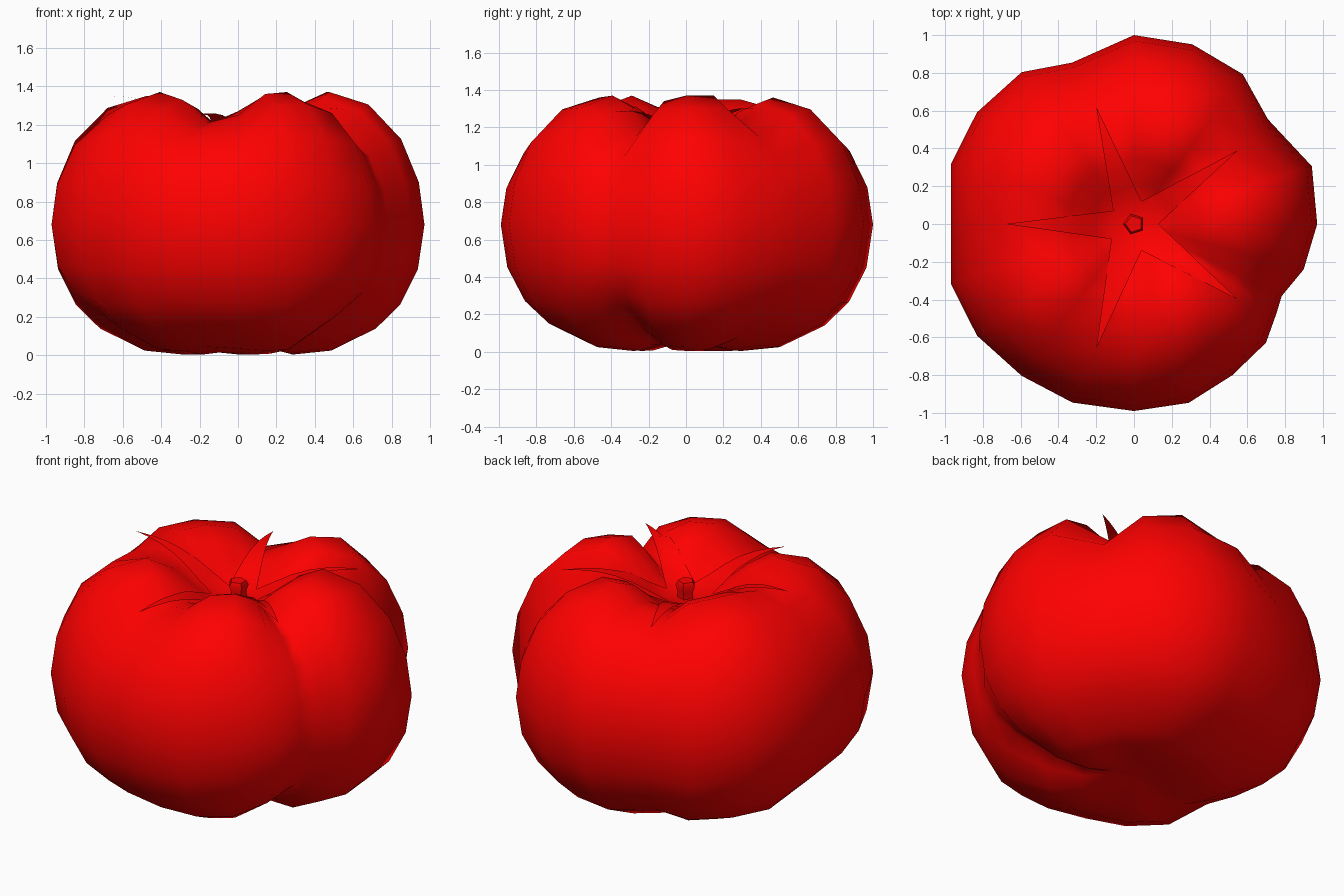
import bpy, bmesh
from math import radians, cos, sin, pi
from mathutils import Vector
from mathutils.bvhtree import BVHTree

if "Cube" in bpy.data.objects:
    bpy.data.objects.remove(bpy.data.objects["Cube"])

red = bpy.data.materials.new("red")
red.diffuse_color = (1, 0, 0, 1)
red.use_nodes = True
red.node_tree.nodes["Principled BSDF"].inputs["Base Color"].default_value = red.diffuse_color


def finish(name, bm, angle):
    bmesh.ops.recalc_face_normals(bm, faces=bm.faces)
    me = bpy.data.meshes.new(name)
    bm.to_mesh(me)
    ob = bpy.data.objects.new(name, me)
    bpy.context.collection.objects.link(ob)
    me.materials.append(red)
    bpy.ops.object.select_all(action='DESELECT')
    ob.select_set(True)
    bpy.context.view_layer.objects.active = ob
    bpy.ops.object.shade_smooth_by_angle(angle=radians(angle))
    return ob


# Fruit spokes: direction in degrees, widest radius, groove depth on top, below
SPOKES = [(0, .97, 0, 0), (18, .99, 0, 0), (38, .90, .17, .10), (54, .98, .04, .02),
          (72, 1.0, .01, 0), (90, 1.0, .10, 0), (111, .915, .17, .04),
          (126.5, 1.0, .05, 0), (144.6, 1.02, .02, 0), (162, 1.02, .02, 0),
          (180, .97, .07, .05), (198, 1.02, .06, .15), (215.4, 1.02, 0, .01),
          (233.5, 1.0, .04, 0), (251, 1.0, .16, .04), (270, .99, .12, .02),
          (287, .99, .01, 0), (303, .955, 0, .01), (318, .94, .05, .13),
          (328, .89, .17, .20), (334, .87, .17, .14), (345, .93, .03, .02)]
# Fruit profile: radius share, height, how far a groove moves it down
PROFILE = [(.14, .045, 0), (.3, .005, -.25), (.5, .025, -.5), (.74, .14, -.55),
           (.87, .265, -.35), (.965, .45, -.1), (1, .68, 0), (.97, .9, .2),
           (.875, 1.125, .5), (.7, 1.305, .9), (.49, 1.37, 1), (.35, 1.31, .7),
           (.22, 1.19, .25), (.1, 1.12, 0)]

bm = bmesh.new()
rings = [[bm.verts.new((R * k * cos(radians(a)), R * k * sin(radians(a)),
                        z - w * (top if w > 0 else low)))
          for a, R, top, low in SPOKES] for k, z, w in PROFILE]
n = len(SPOKES)
for lo, hi in zip(rings, rings[1:]):
    for i in range(n):
        j = (i + 1) % n
        bm.faces.new((lo[i], lo[j], hi[j], hi[i]))
for ring, z in ((rings[0], .05), (rings[-1], 1.11)):
    c = bm.verts.new((0, 0, z))
    for i in range(n):
        bm.faces.new((c, ring[i], ring[(i + 1) % n]))
tree = BVHTree.FromBMesh(bm)
finish("fruit", bm, 80)


def above(x, y, z):
    """Lift a calyx point clear of the fruit."""
    hit = tree.ray_cast(Vector((x, y, 3)), Vector((0, 0, -1)))[0]
    return Vector((x, y, max(z, hit.z + .012 if hit else z)))


# Calyx: five pointed leaves arching out from a small hub
TIPS = [(.55, .39, 1.30), (-.2, .62, 1.24), (-.68, 0, 1.35),
        (-.2, -.66, 1.24), (.55, -.4, 1.28)]
NOTCH = [(.13, 0), (.04, .12), (-.11, .07), (-.12, -.08), (.04, -.14)]
bm = bmesh.new()
STEPS = 6
hub = bm.verts.new((0, 0, 1.135))
for i, (tx, ty, tz) in enumerate(TIPS):
    a, b = NOTCH[i], NOTCH[(i + 1) % 5]
    mid = ((a[0] + b[0]) / 2, (a[1] + b[1]) / 2)
    prev = None
    for s in range(STEPS):
        t = s / STEPS
        z = 1.14 + (tz - 1.14) * t + .06 * sin(pi * t)
        row = [bm.verts.new(above(p[0] + (tx - p[0]) * t, p[1] + (ty - p[1]) * t, z))
               for p in (a, mid, b)]
        if prev:
            for k in (0, 1):
                bm.faces.new((prev[k], prev[k + 1], row[k + 1], row[k]))
        else:
            for k in (0, 1):
                bm.faces.new((hub, row[k], row[k + 1]))
        prev = row
    tip = bm.verts.new(above(tx, ty, tz))
    for k in (0, 1):
        bm.faces.new((prev[k], prev[k + 1], tip))
bmesh.ops.remove_doubles(bm, verts=bm.verts, dist=.001)
finish("calyx", bm, 60)

# Stem: short five-sided stub, flared at the top
bm = bmesh.new()
stem = [[bm.verts.new((r * cos(2 * pi * i / 5 + pi), r * sin(2 * pi * i / 5 + pi), z))
         for i in range(5)] for r, z in ((.05, 1.12), (.045, 1.17), (.058, 1.21), (.045, 1.235))]
for lo, hi in zip(stem, stem[1:]):
    for i in range(5):
        bm.faces.new((lo[i], lo[(i + 1) % 5], hi[(i + 1) % 5], hi[i]))
bm.faces.new(stem[-1])
bm.faces.new(stem[0])
finish("stem", bm, 60)
